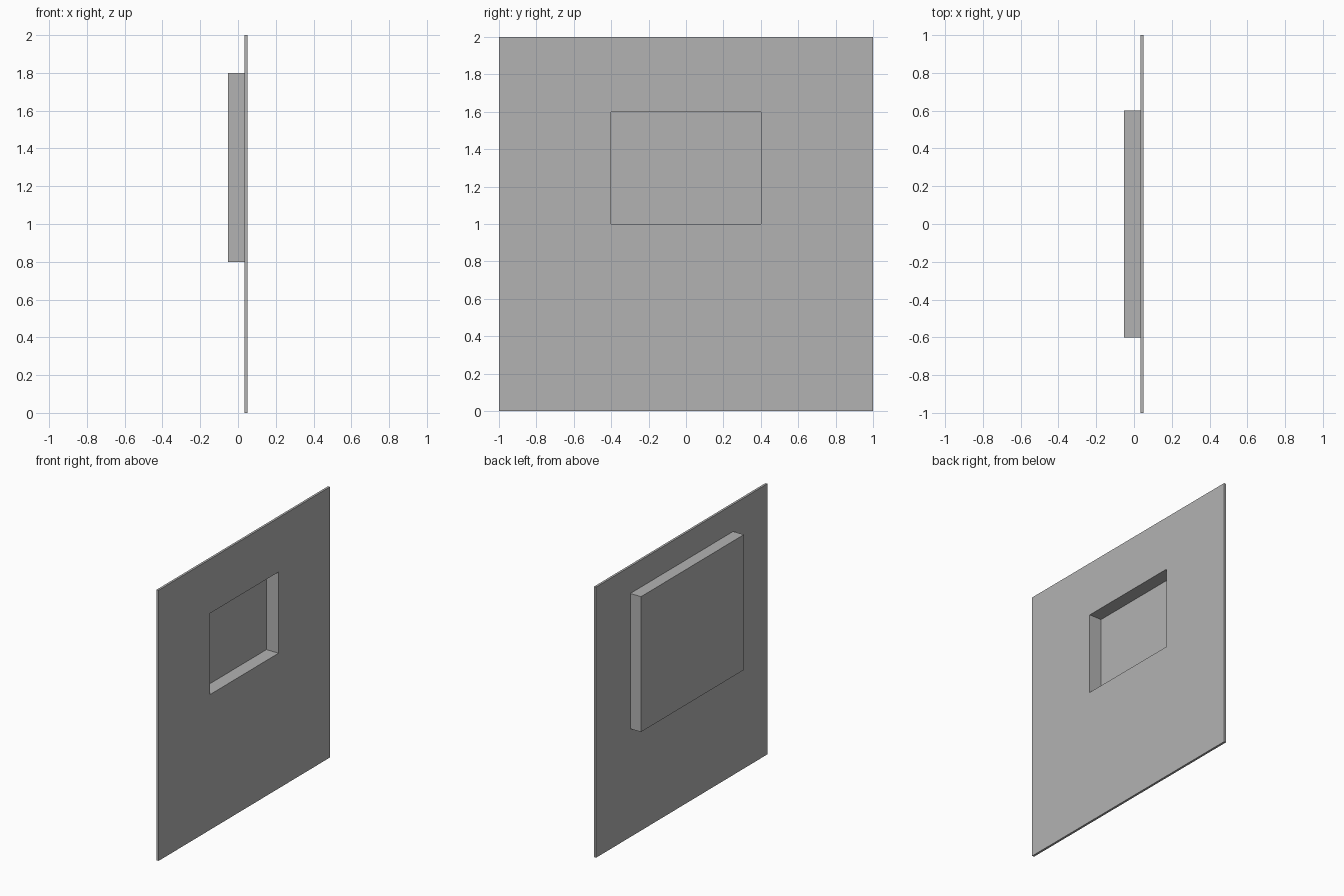
import bpy

default = bpy.data.objects.get("Cube")
if default:
    bpy.data.objects.remove(default, do_unlink=True)

# Single plain grey material
grey = bpy.data.materials.new("plain_grey")
grey.use_nodes = True
colour = (0.45, 0.45, 0.45, 1)
grey.diffuse_color = colour
grey.node_tree.nodes["Principled BSDF"].inputs["Base Color"].default_value = colour


def box(name, x, y, z):
    """Box spanning the given (low, high) ranges."""
    spans = (x, y, z)
    bpy.ops.mesh.primitive_cube_add(size=1, location=[(a + b) / 2 for a, b in spans])
    ob = bpy.context.object
    ob.name = name
    ob.scale = [b - a for a, b in spans]
    bpy.ops.object.transform_apply(location=False, rotation=False, scale=True)
    ob.data.materials.append(grey)
    return ob


BACK, SEAM, FACE = -0.0525, 0.035, 0.0515

# Thin upright wall panel and the housing mounted behind it
panel = box("wall_panel", (SEAM, FACE), (-1, 1), (0, 2))
housing = box("recess_housing", (BACK, SEAM), (-0.6, 0.6), (0.8, 1.8))

# Rectangular niche opening through the panel into the housing
cutter = box("niche_cutter", (BACK + 0.005, FACE + 0.1), (-0.4, 0.4), (1.0, 1.6))
cutter.hide_render = True
cutter.hide_viewport = True
cutter.display_type = 'WIRE'

for part in (panel, housing):
    cut = part.modifiers.new("niche", 'BOOLEAN')
    cut.operation = 'DIFFERENCE'
    cut.solver = 'EXACT'
    cut.object = cutter
